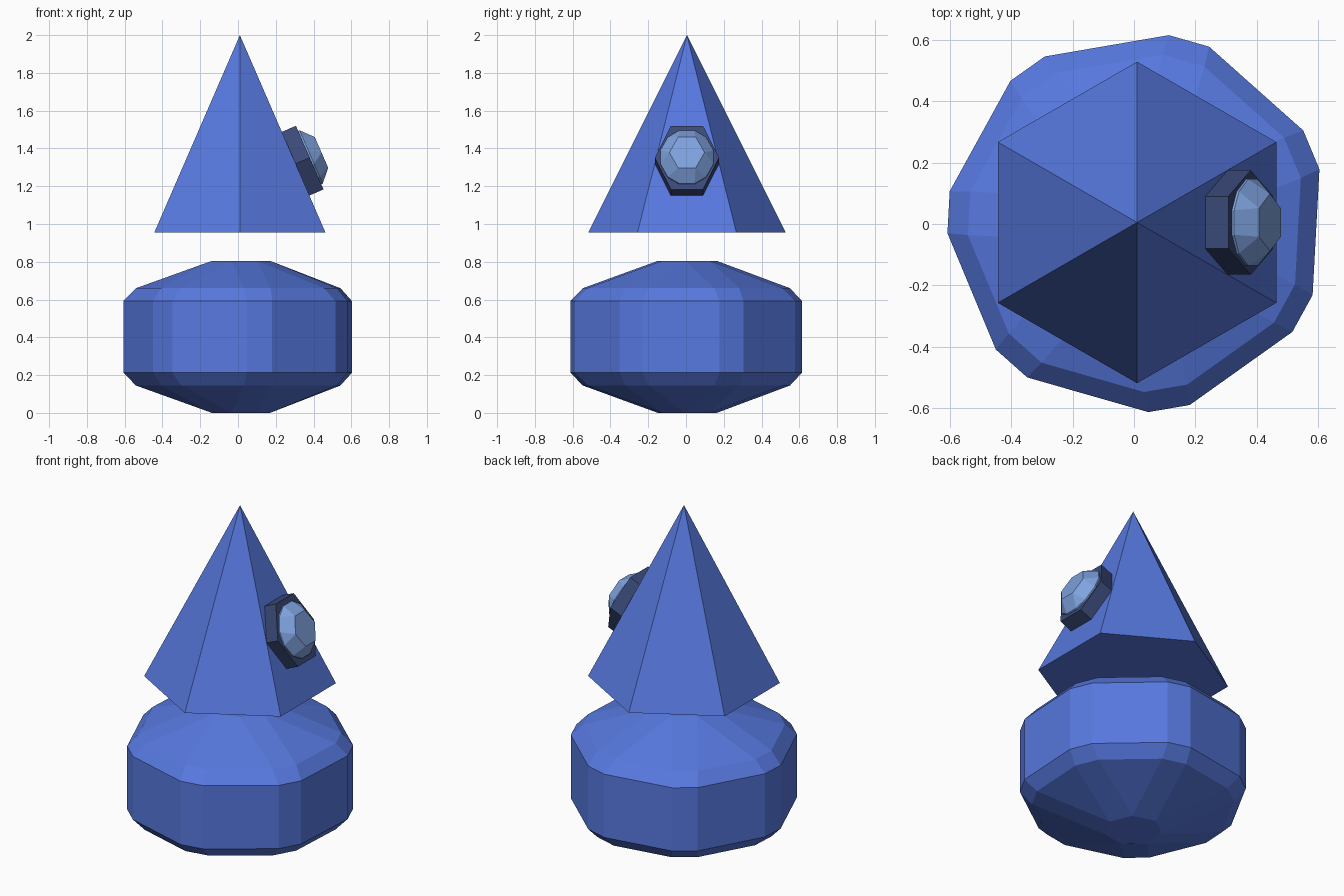
import bpy, bmesh
from math import cos, sin, pi, radians
from mathutils import Matrix, Vector

if "Cube" in bpy.data.objects:
    bpy.data.objects.remove(bpy.data.objects["Cube"])


def material(name, rgb):
    mat = bpy.data.materials.new(name)
    mat.use_nodes = True
    mat.diffuse_color = (*rgb, 1)
    mat.node_tree.nodes["Principled BSDF"].inputs["Base Color"].default_value = (*rgb, 1)
    return mat


BLUE = material("blue", (0.095, 0.19, 0.74))
NAVY = material("dark blue", (0.042, 0.068, 0.19))
PALE = material("pale blue", (0.21, 0.36, 0.73))
CENTRE = Vector((0.01, 0.005, 0))


def paired_ring(sides, radius, half, z, start=0):
    """Polygon whose corners are each split into two by a bevel."""
    angles = [start + 2 * pi * k / sides + s * half for k in range(sides) for s in (-1, 1)]
    return [Vector((radius * cos(a), radius * sin(a), z)) for a in angles]


def cap_ring(sides, radius, z, start=0):
    """Small end polygon, its points doubled so it matches a paired ring."""
    ring = []
    for k in range(sides):
        for s in (-1, 1):
            a = start + 2 * pi * (k + s / 2) / sides
            ring.append(Vector((radius * cos(a), radius * sin(a), z)))
    return ring


def loft(name, rings, mat, matrix):
    """Join equal rings into a closed solid, merging doubled points."""
    bm = bmesh.new()
    loops = [[bm.verts.new(p) for p in ring] for ring in rings]
    n = len(loops[0])
    for low, high in zip(loops, loops[1:]):
        for i in range(n):
            j = (i + 1) % n
            bm.faces.new((low[i], low[j], high[j], high[i]))
    bm.faces.new(loops[0][::-1])
    bm.faces.new(loops[-1])
    bmesh.ops.remove_doubles(bm, verts=bm.verts[:], dist=0.0005)
    bmesh.ops.recalc_face_normals(bm, faces=bm.faces[:])
    mesh = bpy.data.meshes.new(name)
    bm.to_mesh(mesh)
    bm.free()
    mesh.materials.append(mat)
    obj = bpy.data.objects.new(name, mesh)
    obj.matrix_world = matrix
    bpy.context.collection.objects.link(obj)
    return obj


# Bevelled seven-sided body
turn = radians(22.6)
body = [
    cap_ring(7, 0.16, 0, turn),
    paired_ring(7, 0.552, radians(7.4), 0.145, turn),
    paired_ring(7, 0.618, radians(6.35), 0.213, turn),
    paired_ring(7, 0.618, radians(6.35), 0.592, turn),
    paired_ring(7, 0.552, radians(7.4), 0.66, turn),
    cap_ring(7, 0.16, 0.805, turn),
]
loft("body", body, BLUE, Matrix.Translation(CENTRE))

# Floating six-sided cone head
BASE, TIP, RADIUS = 0.955, 2.0, 0.523
bpy.ops.mesh.primitive_cone_add(vertices=6, radius1=RADIUS, radius2=0, depth=TIP - BASE,
                                location=CENTRE + Vector((0, 0, (BASE + TIP) / 2)))
head = bpy.context.object
head.name = "head"
head.data.materials.append(BLUE)

# Frame lying on the sloping left face of the head
across = Vector((0, 1, 0))
normal = Vector((TIP - BASE, 0, RADIUS * cos(pi / 6))).normalized()
up = normal.cross(across)
slope = Matrix((across, up, normal)).transposed().to_4x4()
slope.translation = Vector((0.3, 0.005, 1.317))

# Stretched hexagonal eye socket
THICK = 0.087
socket = [[Vector((0.17 * cos(k * pi / 3), 0.212 * sin(k * pi / 3), z)) for k in range(6)]
          for z in (0, THICK)]
loft("eye_socket", socket, NAVY, slope)

# Faceted eye
eye = [
    paired_ring(6, 0.148, radians(16), THICK - 0.01, pi / 6),
    paired_ring(6, 0.148, radians(16), THICK + 0.008, pi / 6),
    cap_ring(6, 0.095, THICK + 0.068, pi / 6),
]
loft("eye", eye, PALE, slope @ Matrix.Diagonal((0.98, 1.08, 1, 1)))
